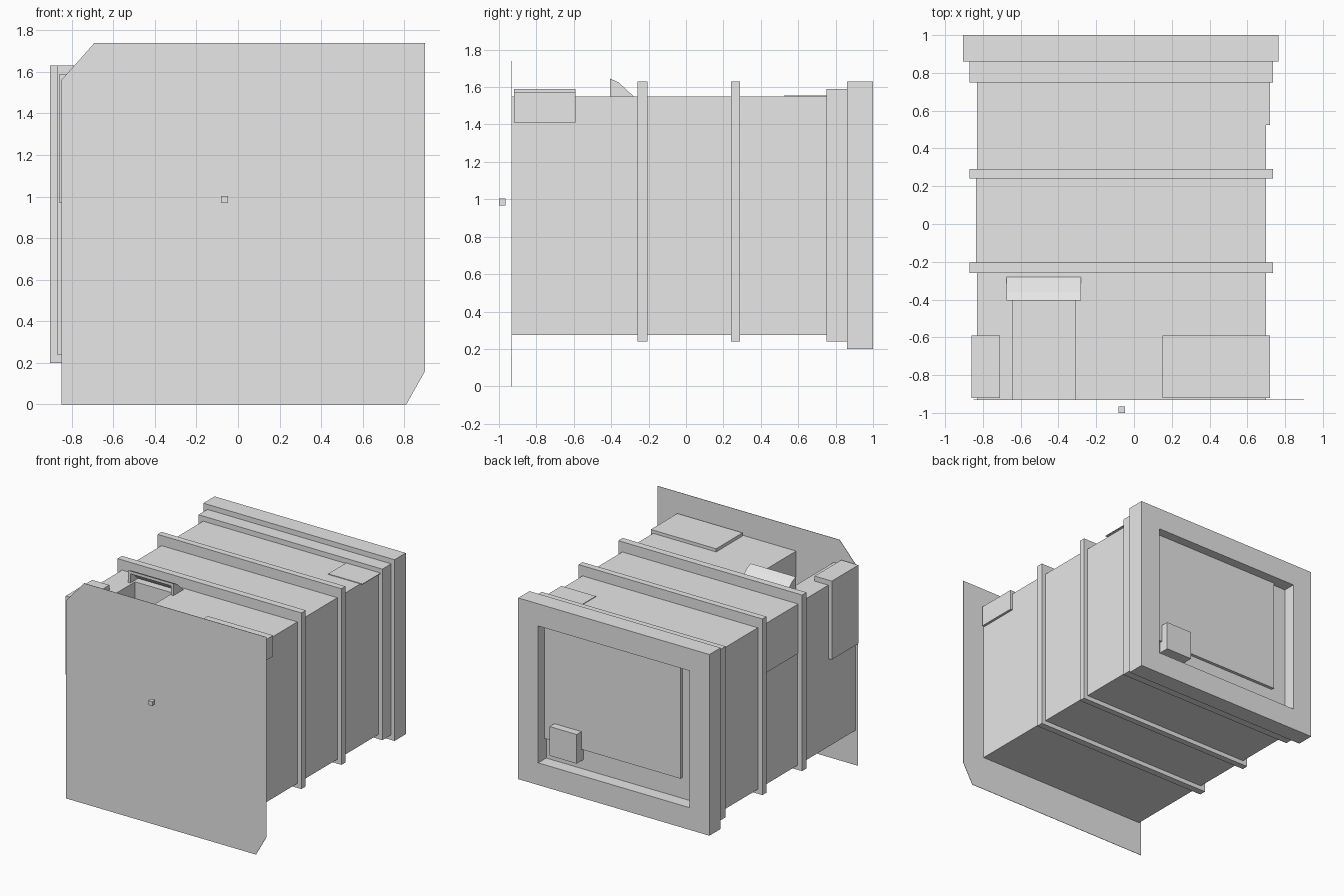
import bpy
import bmesh

cube = bpy.data.objects.get("Cube")
if cube:
    bpy.data.objects.remove(cube, do_unlink=True)

COLOUR = (0.8, 0.8, 0.8, 1.0)
grey = bpy.data.materials.new("light grey")
grey.use_nodes = True
grey.diffuse_color = COLOUR
for node in grey.node_tree.nodes:
    if node.type == "BSDF_PRINCIPLED":
        node.inputs["Base Color"].default_value = COLOUR


def finish(name, bm):
    bmesh.ops.recalc_face_normals(bm, faces=bm.faces)
    mesh = bpy.data.meshes.new(name)
    bm.to_mesh(mesh)
    bm.free()
    mesh.materials.append(grey)
    obj = bpy.data.objects.new(name, mesh)
    bpy.context.collection.objects.link(obj)
    return obj


def prism(name, outline, start, end, axis="y"):
    """Extrude an outline along y (outline in x, z) or x (outline in y, z)."""
    bm = bmesh.new()
    if axis == "y":
        verts = [bm.verts.new((a, start, b)) for a, b in outline]
        shift = (0, end - start, 0)
    else:
        verts = [bm.verts.new((start, a, b)) for a, b in outline]
        shift = (end - start, 0, 0)
    face = bm.faces.new(verts)
    if end != start:
        geom = bmesh.ops.extrude_face_region(bm, geom=[face], use_keep_orig=True)["geom"]
        moved = [g for g in geom if isinstance(g, bmesh.types.BMVert)]
        bmesh.ops.translate(bm, verts=moved, vec=shift)
    return finish(name, bm)


def box(name, x, y, z):
    return prism(name, [(x[0], z[0]), (x[1], z[0]), (x[1], z[1]), (x[0], z[1])], *y)


def ring(name, x, y, z, border):
    """Rectangular frame around the y axis."""
    bm = bmesh.new()
    loops = []
    for inset in (0, border):
        for depth in y:
            x0, x1, z0, z1 = x[0] + inset, x[1] - inset, z[0] + inset, z[1] - inset
            loops.append([bm.verts.new((a, depth, b))
                          for a, b in ((x0, z0), (x1, z0), (x1, z1), (x0, z1))])
    for a, b in ((0, 1), (1, 3), (3, 2), (2, 0)):
        for i in range(4):
            j = (i + 1) % 4
            bm.faces.new((loops[a][i], loops[a][j], loops[b][j], loops[b][i]))
    return finish(name, bm)


# Main housing: notched front section and plain rear section
LEFT, RIGHT, BASE, TOP = -0.83, 0.70, 0.275, 1.55
FRONT, SLOT_END = -0.93, -0.37
prism("housing_front",
      [(LEFT, BASE), (RIGHT, BASE), (RIGHT, TOP), (-0.31, TOP), (-0.31, 1.1),
       (-0.64, 1.1), (-0.64, TOP), (LEFT, TOP)], FRONT, SLOT_END)
box("housing_rear", (LEFT, RIGHT), (SLOT_END, 0.90), (BASE, TOP))

# Front sheet with two clipped corners, and the small stud before it
prism("front_sheet",
      [(-0.85, 0), (0.81, 0), (0.9, 0.16), (0.9, 1.74), (-0.69, 1.74), (-0.85, 1.56)],
      FRONT - 0.003, FRONT)
box("front_stud", (-0.083, -0.048), (-1.0, -0.965), (0.968, 1.003))

# Bands and rear flanges
for name, y in (("front_band", (-0.26, -0.205)), ("middle_band", (0.24, 0.29))):
    ring(name, (-0.87, 0.735), y, (0.24, 1.63), 0.09)
ring("inner_flange", (-0.87, 0.735), (0.75, 0.86), (0.24, 1.59), 0.06)
ring("rear_frame", (-0.905, 0.765), (0.86, 1.0), (0.20, 1.63), 0.175)

# Recessed rear panel and its latch block
box("rear_panel", (-0.60, 0.59), (0.90, 0.925), (0.54, 1.455))
box("latch_block", (0.265, 0.50), (0.90, 0.985), (0.45, 0.68))

# Corner brackets: top plate plus side plate
bracket_y = (-0.92, -0.59)
box("right_bracket_top", (0.15, 0.72), bracket_y, (TOP, 1.575))
box("right_bracket_side", (RIGHT, 0.72), bracket_y, (1.41, 1.575))
box("left_bracket_top", (-0.86, -0.71), bracket_y, (TOP, 1.59))
box("left_bracket_side", (-0.86, LEFT), bracket_y, (0.97, 1.59))

# Thin cover plates
box("rear_top_plate", (0.42, 0.72), (0.525, 0.75), (TOP, TOP + 0.005))
box("left_side_plate", (LEFT - 0.006, LEFT), (-0.205, 0.24), (1.16, TOP))

# Hood over the rear end of the slot, open to the front
roof = [(-0.405, 1.645), (-0.36, 1.625), (-0.28, TOP)]
under = [(-0.31, TOP), (-0.37, 1.605), (-0.405, 1.622)]
prism("hood_roof", roof + under, -0.675, -0.28, "x")
for name, x in (("hood_left_cheek", -0.675), ("hood_right_cheek", -0.30)):
    prism(name, roof + [(-0.405, TOP)], x, x + 0.02, "x")
